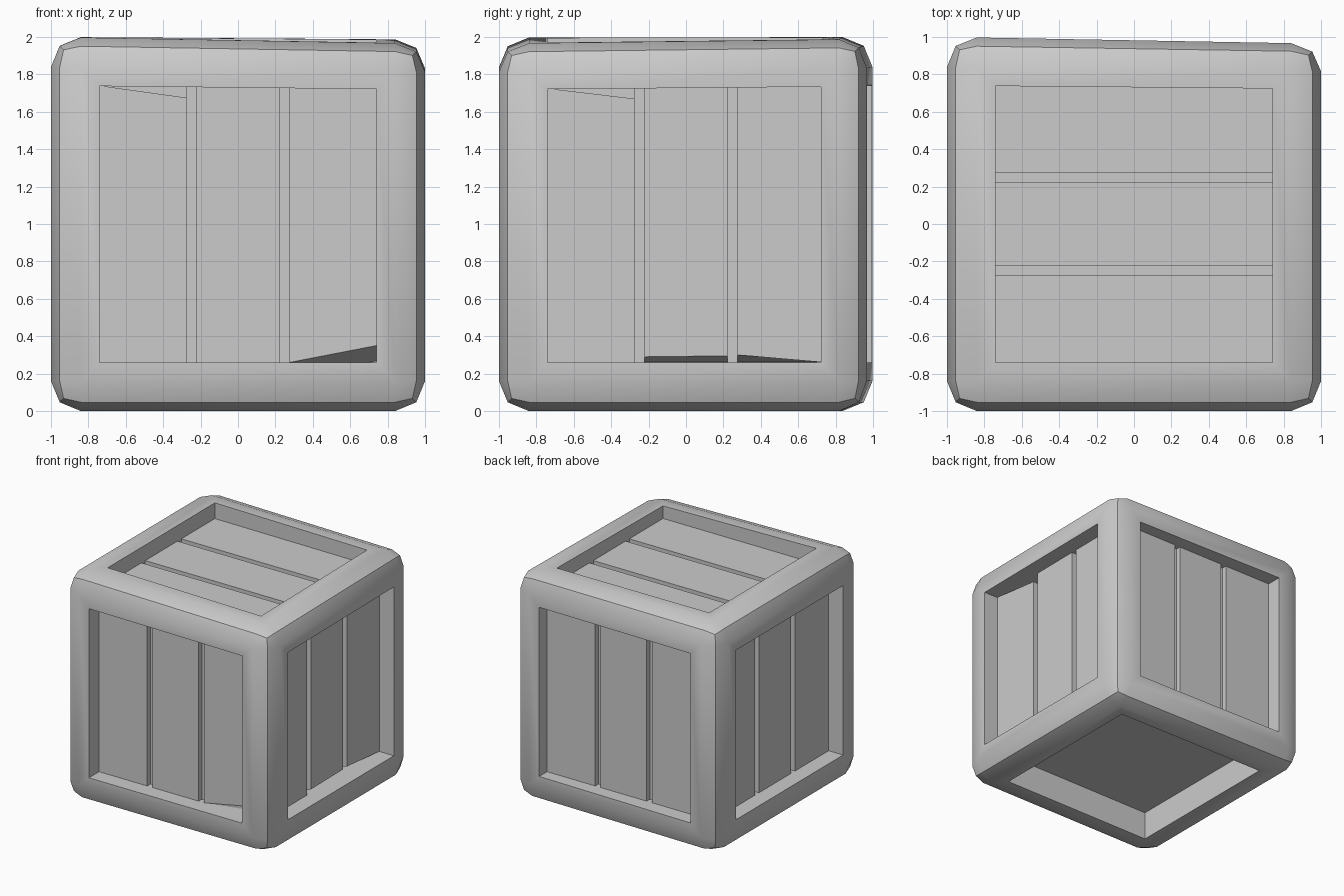
import bpy, bmesh
from math import radians
from mathutils import Matrix, Vector

if "Cube" in bpy.data.objects:
    bpy.data.objects.remove(bpy.data.objects["Cube"])

WIN = 0.74      # half size of each recessed window
FACE = 0.86     # plank face distance from the centre
GAP = 0.815     # bottom of the grooves between planks


def to_object(name, bm):
    bmesh.ops.recalc_face_normals(bm, faces=bm.faces)
    mesh = bpy.data.meshes.new(name)
    bm.to_mesh(mesh)
    bm.free()
    obj = bpy.data.objects.new(name, mesh)
    bpy.context.collection.objects.link(obj)
    return obj


# Frame: rounded cube with a square pocket in every side
bm = bmesh.new()
bmesh.ops.create_cube(bm, size=2)
bmesh.ops.bevel(bm, geom=bm.edges[:], offset=0.16, segments=2,
                profile=0.5, affect='EDGES')
bm.normal_update()
sides = [f for f in bm.faces if max(abs(c) for c in f.normal) > 0.999
         and f.calc_area() > 1]
bmesh.ops.inset_individual(bm, faces=sides, thickness=0.84 - WIN, depth=0,
                           use_even_offset=True)
bmesh.ops.inset_individual(bm, faces=sides, thickness=0, depth=-0.25)

# Hand-made unevenness: right-hand corners pulled in a little
for v in bm.verts:
    x, y, z = ((c + 1) / 2 for c in v.co)
    v.co.y -= 0.036 * x * y ** 5
    v.co.z -= 0.038 * x * z ** 4 * (1 - y) + 0.012 * x * y * z ** 8
    v.co.z += 1
frame = to_object("crate_frame", bm)
bpy.context.view_layer.objects.active = frame
frame.select_set(True)
bpy.ops.object.shade_smooth_by_angle(angle=radians(30))


# Board in a side's local frame; chips = how far the end corners
# (bottom left, bottom right, top left, top right) are worn back.
# Bottom ends are undercut, top ends are cut straight through.
def board(name, matrix, u0, u1, face, chip=(0, 0, 0, 0)):
    bm = bmesh.new()
    bmesh.ops.create_cube(bm, size=2)
    for v in bm.verts:
        right, top, outer = (c > 0 for c in v.co)
        worn = chip[2 * top + right]
        y = WIN - worn if top else -WIN + worn * outer
        v.co = Vector((u1 if right else u0, y, face if outer else WIN))
    bm.transform(Matrix.Translation((0, 0, 1)) @ matrix)
    to_object(name, bm)


# Three planks and two groove strips per side
def planks(side, matrix, chips={}):
    edges = ((-WIN, -0.275), (-0.223, 0.222), (0.275, WIN))
    for i, (u0, u1) in enumerate(edges):
        board(f"{side}_plank_{i + 1}", matrix, u0, u1, FACE,
              chips.get(i, (0, 0, 0, 0)))
    for i in range(2):
        board(f"{side}_groove_strip_{i + 1}", matrix,
              edges[i][1], edges[i + 1][0], GAP)


upright = Matrix.Rotation(radians(90), 4, 'X')
damage = {
    "front": {0: (0, 0, 0, 0.065), 2: (0, 0.09, 0, 0)},
    "right": {0: (0, 0, 0.015, 0.07), 1: (0.03, 0.035, 0, 0), 2: (0.04, 0, 0, 0)},
}
for k, side in enumerate(("front", "right", "back", "left")):
    planks(side, Matrix.Rotation(radians(90 * k), 4, 'Z') @ upright,
           damage.get(side, {}))
planks("top", Matrix.Rotation(radians(90), 4, 'Z'))
